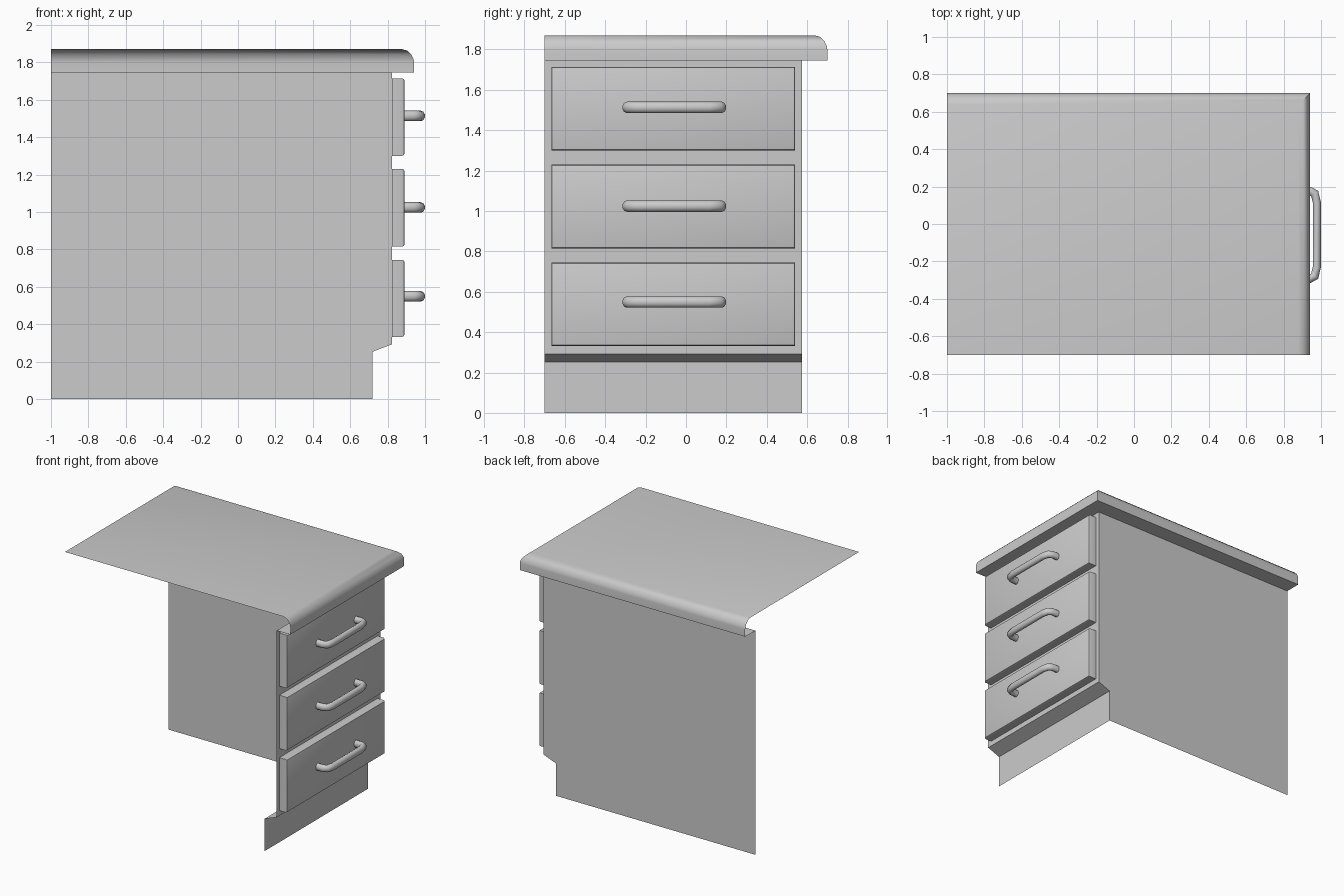
import bpy, bmesh, math
from mathutils import Vector

if "Cube" in bpy.data.objects:
    bpy.data.objects.remove(bpy.data.objects["Cube"])

BACK_X, OPEN_Y = -1.0, -0.7


def finish(bm, name, angle=40):
    me = bpy.data.meshes.new(name)
    bm.to_mesh(me)
    bm.free()
    ob = bpy.data.objects.new(name, me)
    bpy.context.collection.objects.link(ob)
    bpy.ops.object.select_all(action='DESELECT')
    ob.select_set(True)
    bpy.context.view_layer.objects.active = ob
    bpy.ops.object.shade_smooth_by_angle(angle=math.radians(angle))
    return ob


def corner_sheet(name, levels, capped=False):
    """L-shaped open shell: each level is (front x, side y, z), from top to bottom."""
    bm = bmesh.new()
    rows = [[bm.verts.new(p) for p in ((BACK_X, y, z), (x, y, z), (x, OPEN_Y, z))]
            for x, y, z in levels]
    for a, b in zip(rows, rows[1:]):
        for i in range(2):
            # a pure inward step on one side only leaves the other side flat
            bm.faces.new((a[i], a[i + 1], b[i + 1], b[i]))
    if capped:
        c = bm.verts.new((BACK_X, OPEN_Y, levels[0][2]))
        r = rows[0]
        bm.faces.new((c, r[2], r[1], r[0]))
    return finish(bm, name)


# Countertop: thin sheet with a rounded, mitred lip turned under to the cabinet
X, Y, TOP = 0.941, 0.70, 1.87
lip = [(0.062, 0.0), (0.036, 0.008), (0.014, 0.029), (0.002, 0.055), (0.0, 0.07), (0.0, 0.125)]
corner_sheet("countertop",
             [(X - d, Y - d, TOP - h) for d, h in lip] + [(0.823, 0.575, 1.745)], capped=True)

# Cabinet side and front panel with recessed toe kick
corner_sheet("cabinet_body", [(0.823, 0.575, 1.745), (0.823, 0.575, 0.292),
                              (0.718, 0.575, 0.252), (0.718, 0.575, 0.0)])


# Drawer front: open-backed box with softened front edges
def drawer_front(name, z0, z1):
    x0, x1, y0, y1 = 0.823, 0.891, -0.667, 0.541
    bm = bmesh.new()
    bmesh.ops.create_cube(bm, size=1)
    for v in bm.verts:
        v.co = (x1 if v.co.x > 0 else x0, y1 if v.co.y > 0 else y0, z1 if v.co.z > 0 else z0)
    back = [f for f in bm.faces if f.normal.x < -0.5]
    bmesh.ops.delete(bm, geom=back, context='FACES_ONLY')
    rim = [e for e in bm.edges if all(v.co.x > x1 - 0.001 for v in e.verts)]
    bmesh.ops.bevel(bm, geom=rim, offset=0.014, segments=2, profile=0.5, affect='EDGES')
    return finish(bm, name)


# Handle: oval tube swept along a bracket-shaped path
def handle(name, zc, sides=10, rw=0.0225, rz=0.028):
    mid, half = -0.058, 0.235
    side = [(0.885, half), (0.94, half), (0.966, half - 0.014), (0.9775, half - 0.062)]
    path = [Vector((x, mid - y, zc)) for x, y in side]
    path += [Vector((x, mid + y, zc)) for x, y in reversed(side)]
    bm = bmesh.new()
    rings = []
    for i, p in enumerate(path):
        t_in = (p - path[max(i - 1, 0)]).normalized()
        t_out = (path[min(i + 1, len(path) - 1)] - p).normalized()
        t = (t_in + t_out).normalized()
        across = t.cross(Vector((0, 0, 1)))
        widen = 1 / max(0.6, t.dot(t_out if t_out.length else t_in))
        rings.append([bm.verts.new(p + across * (rw * widen * math.cos(a))
                                   + Vector((0, 0, rz * math.sin(a))))
                      for a in (2 * math.pi * k / sides + math.pi / sides for k in range(sides))])
    for a, b in zip(rings, rings[1:]):
        for k in range(sides):
            n = (k + 1) % sides
            bm.faces.new((a[k], a[n], b[n], b[k]))
    bmesh.ops.recalc_face_normals(bm, faces=bm.faces)
    return finish(bm, name, 60)


# Three drawers stacked: front bottom, front top, handle height
for pos, z0, z1, zh in (("bottom", 0.332, 0.744, 0.549),
                        ("middle", 0.814, 1.230, 1.024),
                        ("top", 1.300, 1.714, 1.513)):
    drawer_front(pos + "_drawer_front", z0, z1)
    handle(pos + "_drawer_handle", zh)
